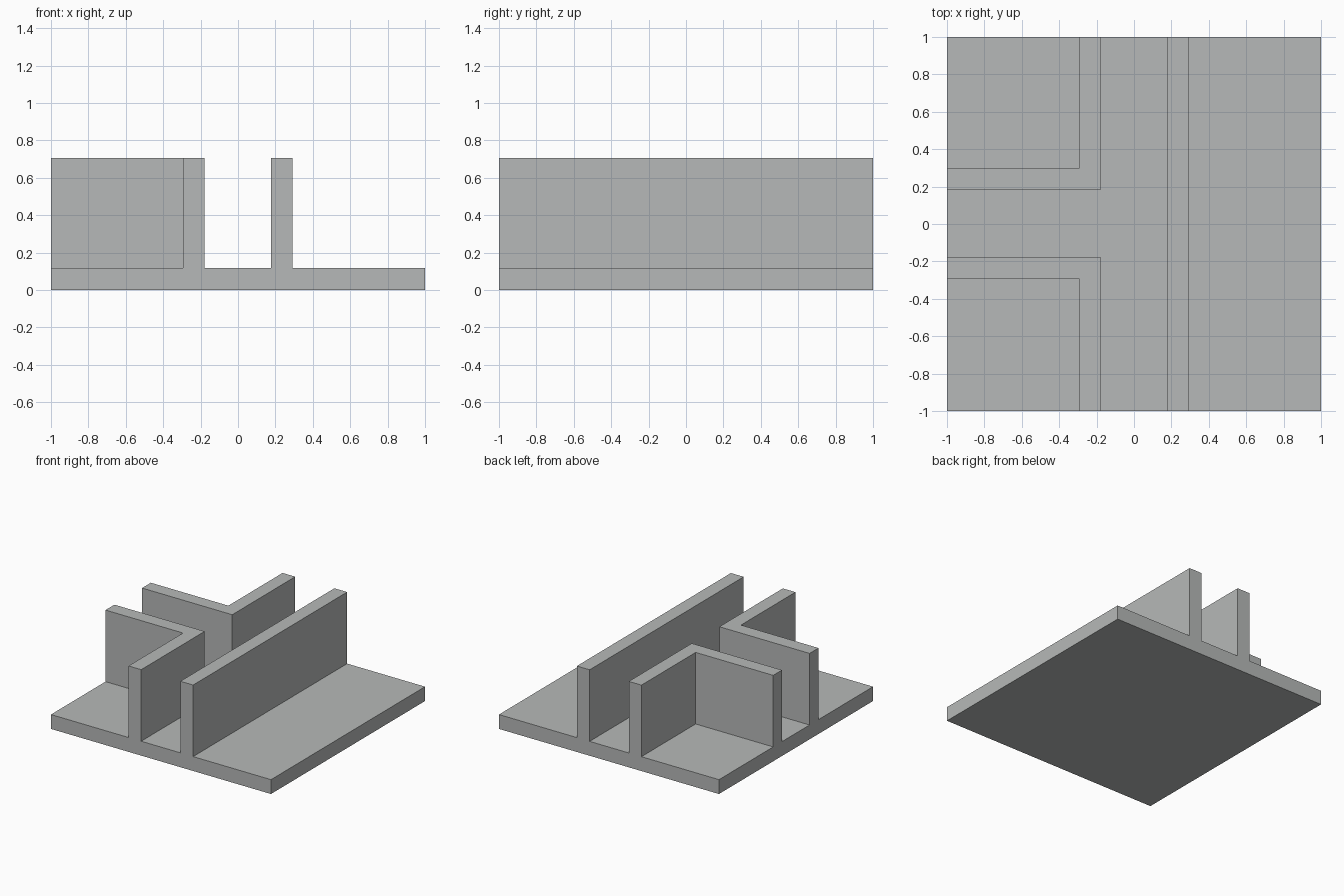
import bpy
import bmesh

cube = bpy.data.objects.get("Cube")
if cube:
    bpy.data.objects.remove(cube, do_unlink=True)

BASE_TOP = 0.118
WALL_TOP = 0.706

# Single grey material
grey = bpy.data.materials.new("light_grey")
grey.use_nodes = True
colour = (0.47, 0.485, 0.48, 1)
grey.diffuse_color = colour
grey.node_tree.nodes["Principled BSDF"].inputs["Base Color"].default_value = colour


def extrude_plan(name, outline, bottom, top):
    """Raise a flat plan outline into a solid."""
    bm = bmesh.new()
    face = bm.faces.new([bm.verts.new((x, y, bottom)) for x, y in outline])
    raised = bmesh.ops.extrude_face_region(bm, geom=[face], use_keep_orig=True)
    verts = [v for v in raised["geom"] if isinstance(v, bmesh.types.BMVert)]
    bmesh.ops.translate(bm, verts=verts, vec=(0, 0, top - bottom))
    bmesh.ops.recalc_face_normals(bm, faces=bm.faces)
    mesh = bpy.data.meshes.new(name)
    bm.to_mesh(mesh)
    bm.free()
    mesh.materials.append(grey)
    obj = bpy.data.objects.new(name, mesh)
    bpy.context.collection.objects.link(obj)
    return obj


def rectangle(x0, x1, y0, y1):
    return [(x0, y0), (x1, y0), (x1, y1), (x0, y1)]


# Square floor slab
extrude_plan("base_slab", rectangle(-1, 1, -1, 1), 0, BASE_TOP)

# Straight wall running the full depth
extrude_plan("straight_wall", rectangle(0.176, 0.292, -1, 1), BASE_TOP, WALL_TOP)

# Two L-shaped walls facing each other across the side passage
for name, side, near, far in (("front_corner_wall", -1, 0.176, 0.292),
                              ("back_corner_wall", 1, 0.182, 0.296)):
    outer, inner = -0.18, -0.295
    plan = [(-1, near), (outer, near), (outer, 1),
            (inner, 1), (inner, far), (-1, far)]
    extrude_plan(name, [(x, side * y) for x, y in plan], BASE_TOP, WALL_TOP)
